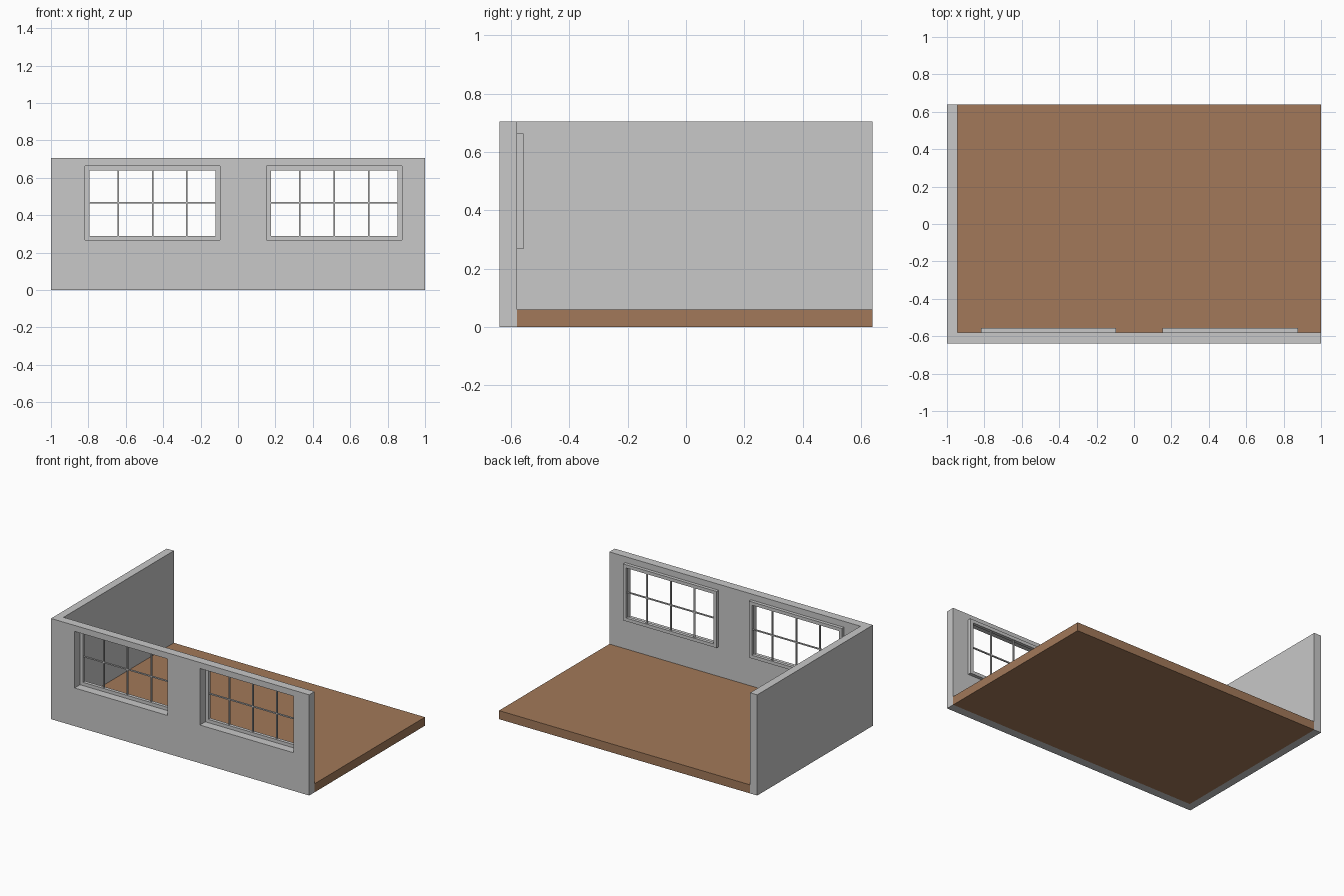
import bpy

cube = bpy.data.objects.get("Cube")
if cube:
    bpy.data.objects.remove(cube, do_unlink=True)


def material(name, color):
    mat = bpy.data.materials.new(name)
    mat.use_nodes = True
    mat.diffuse_color = color
    mat.node_tree.nodes["Principled BSDF"].inputs["Base Color"].default_value = color
    return mat


GREY = material("light grey", (0.58, 0.58, 0.58, 1))
BROWN = material("wood brown", (0.36, 0.19, 0.10, 1))


def finish(name, verts, faces, mat):
    mesh = bpy.data.meshes.new(name)
    mesh.from_pydata(verts, [], faces)
    mesh.materials.append(mat)
    obj = bpy.data.objects.new(name, mesh)
    bpy.context.collection.objects.link(obj)
    return obj


def box(name, xs, ys, zs, mat):
    verts = [(x, y, z) for x in xs for y in ys for z in zs]
    faces = [(0, 1, 3, 2), (4, 6, 7, 5), (0, 4, 5, 1),
             (2, 3, 7, 6), (0, 2, 6, 4), (1, 5, 7, 3)]
    return finish(name, verts, faces, mat)


def pierced_panel(name, xs, zs, holes, ys, mat):
    """Upright panel of grid cells; cells listed in holes are left open."""
    nx, nz = len(xs), len(zs)
    verts = [(x, y, z) for y in ys for x in xs for z in zs]

    def v(side, i, k):
        return (side * nx + i) * nz + k

    def solid(i, k):
        return 0 <= i < nx - 1 and 0 <= k < nz - 1 and (i, k) not in holes

    faces = []
    for i in range(nx - 1):
        for k in range(nz - 1):
            if not solid(i, k):
                continue
            ring = [(i, k), (i + 1, k), (i + 1, k + 1), (i, k + 1)]
            beside = [(i, k - 1), (i + 1, k), (i, k + 1), (i - 1, k)]
            faces.append([v(0, *c) for c in ring])
            faces.append([v(1, *c) for c in reversed(ring)])
            # Close the rim wherever the neighbouring cell is open
            for n in range(4):
                if not solid(*beside[n]):
                    a, b = ring[n], ring[(n + 1) % 4]
                    faces.append([v(0, *b), v(0, *a), v(1, *a), v(1, *b)])
    return finish(name, verts, faces, mat)


HEIGHT = 0.705
FRONT, INNER, BACK = -0.64, -0.58, 0.64
SIDE = -0.945
SILL, HEAD = 0.267, 0.663
WINDOWS = {"right": (-0.817, -0.097), "left": (0.153, 0.877)}
TRIM = 0.023

# Floor slab and walls
box("floor", (SIDE, 1), (INNER, BACK), (0, 0.06), BROWN)
box("side_wall", (-1, SIDE), (INNER, BACK), (0, HEIGHT), GREY)
edges = [-1, *WINDOWS["right"], *WINDOWS["left"], 1]
pierced_panel("front_wall", edges, [0, SILL, HEAD, HEIGHT],
              {(1, 1), (3, 1)}, (FRONT, INNER), GREY)

# Windows: frame standing proud of the inner wall face, with glazing bars
for side, (x0, x1) in WINDOWS.items():
    pierced_panel(side + "_window_frame", [x0, x0 + TRIM, x1 - TRIM, x1],
                  [SILL, SILL + TRIM, HEAD - TRIM, HEAD],
                  {(1, 1)}, (INNER, -0.557), GREY)
    bar, ys = 0.004, (-0.573, -0.564)
    mid_x, mid_z = (x0 + x1) / 2, (SILL + HEAD) / 2 + 0.002
    for n in (-1, 0, 1):
        x = mid_x + n * 0.184
        box(f"{side}_window_upright_{n + 2}", (x - bar, x + bar), ys,
            (SILL + TRIM, HEAD - TRIM), GREY)
    box(side + "_window_crossbar", (x0 + TRIM, x1 - TRIM), ys,
        (mid_z - bar, mid_z + bar), GREY)
